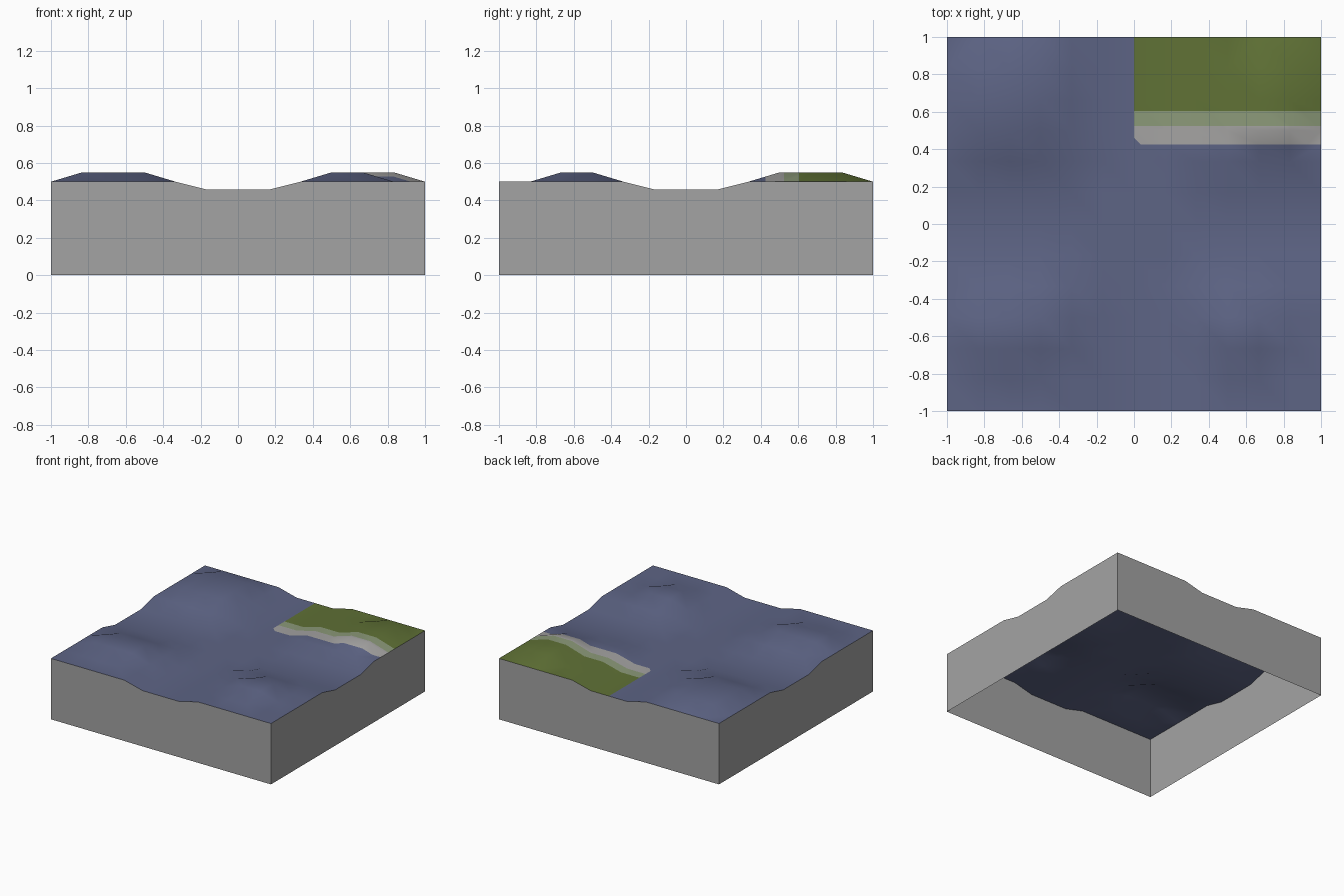
import bpy, bmesh
from mathutils import Vector

if "Cube" in bpy.data.objects:
    bpy.data.objects.remove(bpy.data.objects["Cube"])


def material(name, rgb):
    m = bpy.data.materials.new(name)
    m.diffuse_color = (*rgb, 1)
    m.use_nodes = True
    m.node_tree.nodes["Principled BSDF"].inputs["Base Color"].default_value = m.diffuse_color
    return m


water = material("water_blue", (0.110, 0.128, 0.235))
grass = material("grass_green", (0.115, 0.165, 0.036))
fringe = material("pale_grey_green", (0.26, 0.32, 0.19))
shore = material("shore_grey", (0.37, 0.365, 0.36))
stone = material("wall_grey", (0.37, 0.37, 0.37))

# Raised plateaus in sixths of a unit: x min, x max, y min, y max
HILLS = [(-5, -3, 3, 5), (4, 5, 3, 5), (-5, -3, -4, -3), (3, 4, -4, -3)]


def height(x, y):
    i, j = round(x * 6), round(y * 6)
    if abs(i) <= 1 or abs(j) <= 1:
        return 0.458
    if any(a <= i <= b and c <= j <= d for a, b, c, d in HILLS):
        return 0.55
    return 0.5


def make_object(name, bm, mats, smooth):
    me = bpy.data.meshes.new(name)
    bm.to_mesh(me)
    bm.free()
    for m in mats:
        me.materials.append(m)
    for p in me.polygons:
        p.use_smooth = smooth
    ob = bpy.data.objects.new(name, me)
    bpy.context.collection.objects.link(ob)
    return ob


# Rolling top surface
bm = bmesh.new()
bmesh.ops.create_grid(bm, x_segments=12, y_segments=12, size=1)
for v in bm.verts:
    v.co.z = height(v.co.x, v.co.y)

# Open-bottomed side walls, dropped from the surface border
walls = bm.copy()
border = [e for e in walls.edges if e.is_boundary]
old_faces = walls.faces[:]
new = bmesh.ops.extrude_edge_only(walls, edges=border)["geom"]
for v in new:
    if isinstance(v, bmesh.types.BMVert):
        v.co.z = 0
bmesh.ops.delete(walls, geom=old_faces, context='FACES')
for f in walls.faces:
    f.normal_update()
    if f.normal.dot(f.calc_center_median() * Vector((1, 1, 0))) < 0:
        f.normal_flip()
make_object("side_walls", walls, [stone], False)

# Cut the shore bands into the top surface
bmesh.ops.triangulate(bm, faces=bm.faces[:])


def cut(point, normal, keep=lambda c: True):
    faces = [f for f in bm.faces if keep(f.calc_center_median())]
    geom = list({g for f in faces for g in (*f.verts, *f.edges)}) + faces
    bmesh.ops.bisect_plane(bm, geom=geom, plane_co=point, plane_no=normal, dist=1e-5)


for y in (0.425, 0.525, 0.605):
    cut((0, y, 0), (0, 1, 0), lambda c: c.x > 0)
# Clipped shore corner
cut((0, 0.46, 0), (1, 1, 0), lambda c: 0 < c.x < 0.167 and 0.425 < c.y < 0.525)

for f in bm.faces:
    c = f.calc_center_median()
    f.material_index = 0
    if c.x > 0 and c.y > 0.425 and c.x + c.y > 0.46:
        f.material_index = 1 if c.y < 0.525 else 2 if c.y < 0.605 else 3
make_object("rolling_surface", bm, [water, shore, fringe, grass], True)
